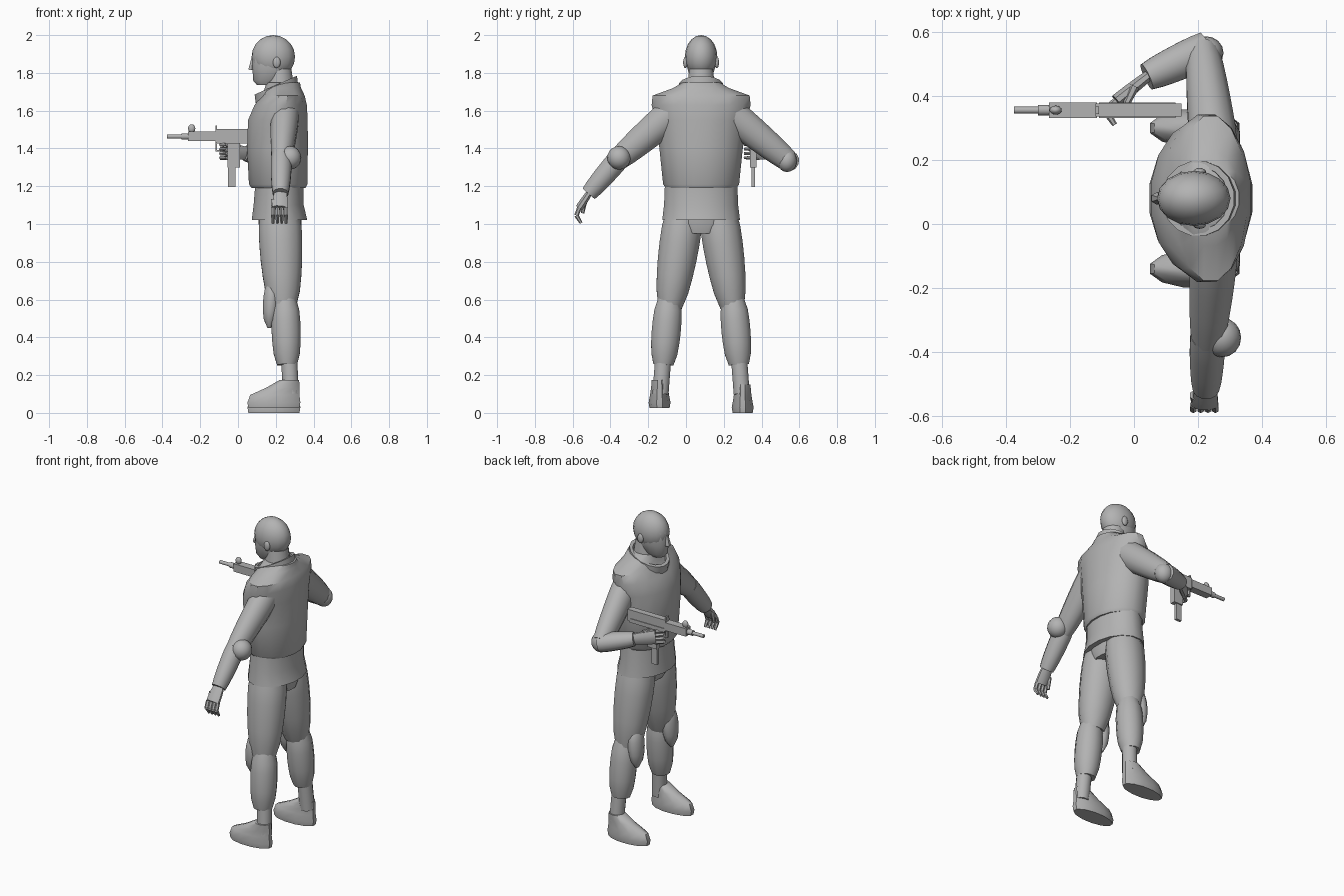
import bpy, bmesh, math
from mathutils import Vector

cube = bpy.data.objects.get("Cube")
if cube:
    bpy.data.objects.remove(cube, do_unlink=True)

SHADE = (0.45, 0.45, 0.45, 1)
grey = bpy.data.materials.new("plain grey")
grey.use_nodes = True
grey.diffuse_color = SHADE
grey.node_tree.nodes["Principled BSDF"].inputs["Base Color"].default_value = SHADE

X, Z = Vector((1, 0, 0)), Vector((0, 0, 1))
MID = .08  # centre line of the body in y
GUN = .356  # centre line of the weapon in y


def finish(name, bm):
    bmesh.ops.recalc_face_normals(bm, faces=bm.faces)
    mesh = bpy.data.meshes.new(name)
    bm.to_mesh(mesh)
    bm.free()
    obj = bpy.data.objects.new(name, mesh)
    bpy.context.collection.objects.link(obj)
    mesh.materials.append(grey)
    bpy.ops.object.select_all(action="DESELECT")
    obj.select_set(True)
    bpy.context.view_layer.objects.active = obj
    bpy.ops.object.shade_smooth_by_angle(angle=math.radians(40))


def loft(name, rings, normal, ref=X, sides=12, caps=True):
    """Skin a row of ellipses: (centre, radius along ref, radius across)."""
    bm = bmesh.new()
    normal = normal.normalized()
    along = (ref - normal * ref.dot(normal)).normalized()
    across = normal.cross(along)
    loops = []
    for centre, wide, deep in rings:
        angles = [math.tau * (k + .5) / sides for k in range(sides)]
        loops.append([bm.verts.new(centre + along * wide * math.cos(a) + across * deep * math.sin(a))
                      for a in angles])
    for low, high in zip(loops, loops[1:]):
        for k in range(sides):
            j = (k + 1) % sides
            bm.faces.new((low[k], low[j], high[j], high[k]))
    if caps:
        bm.faces.new(loops[0])
        bm.faces.new(loops[-1])
    finish(name, bm)


def limb(name, start, end, r_start, r_end, bulge=0, flat=1, ref=X, sides=12):
    """Tapered form between two joints, swelling in the middle."""
    start, end = Vector(start), Vector(end)
    steps = 6
    rings = []
    for i in range(steps + 1):
        t = i / steps
        swell = bulge * math.sqrt(abs(math.sin(math.pi * t)))
        radius = r_start + (r_end - r_start) * t + swell
        rings.append((start.lerp(end, t), radius, radius * flat))
    loft(name, rings, end - start, ref, sides)


def stack(name, rows, y=MID, sides=12):
    """Upright form from rows of (height, front x, back x, half width)."""
    rings = [(Vector(((front + back) / 2, y, z)), (back - front) / 2, half)
             for z, front, back, half in rows]
    loft(name, rings, Z, sides=sides)


def blob(name, centre, size):
    bm = bmesh.new()
    bmesh.ops.create_uvsphere(bm, u_segments=16, v_segments=10, radius=1)
    bmesh.ops.scale(bm, vec=size, verts=bm.verts)
    bmesh.ops.translate(bm, vec=centre, verts=bm.verts)
    finish(name, bm)


def box(name, front, back, half, low, high):
    """Block on the weapon's centre line."""
    bm = bmesh.new()
    bmesh.ops.create_cube(bm, size=1)
    bmesh.ops.scale(bm, vec=(back - front, half * 2, high - low), verts=bm.verts)
    bmesh.ops.translate(bm, vec=((front + back) / 2, GUN, (low + high) / 2), verts=bm.verts)
    finish(name, bm)


# Head and neck
blob("skull", (.187, MID, 1.885), (.115, .086, .115))
stack("face", [(1.735, .1, .2, .035), (1.76, .078, .26, .055), (1.82, .075, .28, .073),
               (1.9, .074, .28, .08), (1.94, .09, .27, .07)], sides=16)
limb("neck", (.225, MID, 1.6), (.22, MID, 1.82), .09, .065)
limb("nose", (.08, MID, 1.88), (.072, MID, 1.815), .01, .02, sides=6)

# Collar, vest, shirt and hips
rim = [(.21, 1.66, .125), (.2, 1.735, .125), (.2, 1.735, .105), (.21, 1.67, .09)]
loft("collar", [(Vector((x, MID, z)), r, r * .95) for x, z, r in rim],
     Vector((-.4, 0, .9)), sides=16, caps=False)
stack("vest", [(1.19, .07, .36, .19), (1.21, .055, .37, .205), (1.4, .045, .373, .225),
               (1.55, .05, .372, .247), (1.63, .085, .367, .267), (1.68, .125, .355, .262),
               (1.72, .14, .335, .15), (1.75, .15, .33, .1)], sides=16)
stack("shirt", [(1.22, .09, .35, .195), (1.1, .08, .35, .2), (1.02, .07, .37, .21)], sides=16)
stack("hips", [(1.1, .1, .34, .18), (1, .105, .34, .18), (.95, .13, .33, .11)])

# Legs, knee guards, shoes and ears
for side, s, lift in (("right", -1, .025), ("left", 1, 0)):
    def at(x, out, z):
        return Vector((x, MID + s * out, z))

    limb(side + "_thigh", at(.22, .09, 1.06), at(.24, .165, .56), .105, .07, .026, .93)
    limb(side + "_lower_trouser", at(.25, .17, .6), at(.26, .2, .255), .06, .055, .022)
    limb(side + "_knee_guard", at(.185, .165, .7), at(.165, .175, .45), .02, .01, .03, 1.3)
    limb(side + "_ankle", at(.27, .2, .3), at(.28, .215, .1), .044, .044)
    stack(side + "_shoe", [(lift, .05, .33, .055), (lift + .03, .045, .335, .06),
                           (lift + .07, .06, .33, .052), (lift + .11, .15, .33, .046),
                           (lift + .15, .22, .325, .043)], y=MID + s * .22)
    blob(side + "_ear", at(.205, .083, 1.855), (.02, .012, .03))


def arm(side, joints, across, bend, curl):
    """Sleeve, forearm and hand; bend and curl steer the fingers."""
    shoulder, elbow, wrist, knuckles = [Vector(j) for j in joints]
    limb(side + "_sleeve", shoulder, elbow, .075, .052, .006, 1.15)
    limb(side + "_forearm", elbow.lerp(wrist, -.08), wrist, .055, .042, .006, 1.05, across)
    limb(side + "_palm", wrist.lerp(knuckles, -.1), knuckles, .034, .044, .003, .5, across, 8)
    bend, curl = Vector(bend), Vector(curl)
    for i in range(4):
        root = knuckles + across * (i - 1.5) * .023
        middle = root + bend
        limb(f"{side}_finger_{i + 1}_base", root, middle, .012, .012, ref=across, sides=6)
        limb(f"{side}_finger_{i + 1}_tip", middle, middle + curl, .012, .008, ref=across, sides=6)
    thumb = wrist.lerp(knuckles, .4) + across * .035
    limb(side + "_thumb", thumb, thumb + (knuckles - wrist) * .6 + curl * .7,
         .015, .009, ref=across, sides=6)


# Lowered right arm and bent left arm with elbow guards
arm("right", [(.25, -.08, 1.58), (.23, -.36, 1.34), (.225, -.515, 1.16), (.22, -.565, 1.085)],
    -X, (0, -.015, -.04), (0, .025, -.04))
arm("left", [(.25, .24, 1.58), (.215, .54, 1.335), (.04, .46, 1.375), (-.055, .385, 1.385)],
    Z, (-.035, -.03, 0), (.03, -.045, 0))
blob("right_elbow_guard", (.275, -.355, 1.35), (.06, .062, .062))
blob("left_elbow_guard", (.225, .535, 1.335), (.055, .052, .06))

# Weapon, pointing forward
limb("muzzle", (-.375, GUN, 1.463), (-.29, GUN, 1.463), .011, .011, ref=Z)
limb("barrel_nut", (-.3, GUN, 1.463), (-.26, GUN, 1.463), .017, .017, ref=Z)
box("fore_grip", -.265, -.115, .024, 1.44, 1.49)
box("receiver", -.12, .148, .02, 1.43, 1.503)
box("receiver_rail", -.11, .13, .024, 1.425, 1.45)
box("pistol_grip", -.055, .01, .016, 1.3, 1.435)
box("magazine", -.052, -.012, .009, 1.197, 1.31)
box("trigger_guard", -.12, -.05, .007, 1.385, 1.393)
box("guard_front", -.12, -.112, .007, 1.385, 1.435)
box("trigger", -.082, -.075, .004, 1.395, 1.432)
blob("front_sight", (-.245, GUN, 1.505), (.019, .014, .023))
box("rear_sight", -.12, -.11, .012, 1.5, 1.522)
